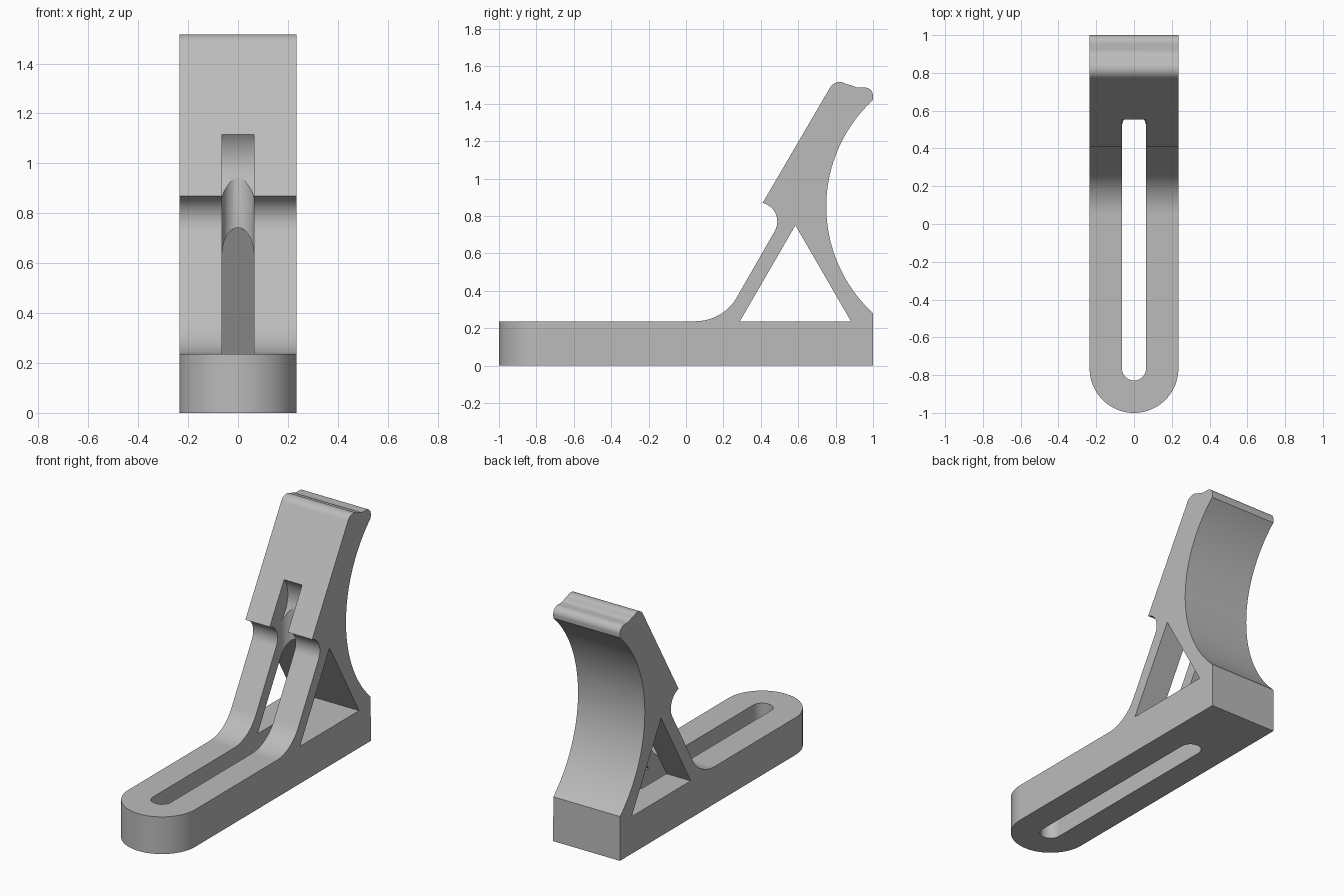
import bpy, bmesh
from math import sin, cos, radians, atan2, hypot, degrees
from mathutils import Vector

cube = bpy.data.objects.get("Cube")
if cube:
    bpy.data.objects.remove(cube)

HALF_W, SLOT_R, BASE_H = 0.235, 0.0635, 0.237


def arc(cx, cy, r, a0, a1, n=16):
    return [(cx + r * cos(radians(a0 + (a1 - a0) * i / n)),
             cy + r * sin(radians(a0 + (a1 - a0) * i / n))) for i in range(n + 1)]


def prism(name, pts, axis, lo, hi):
    """Extrude a closed outline along x (points are y, z) or z (points are x, y)."""
    bm = bmesh.new()
    place = (lambda p: (lo, p[0], p[1])) if axis == "x" else (lambda p: (p[0], p[1], lo))
    face = bm.faces.new([bm.verts.new(place(p)) for p in pts])
    new = bmesh.ops.extrude_face_region(bm, geom=[face])["geom"]
    step = Vector((hi - lo, 0, 0)) if axis == "x" else Vector((0, 0, hi - lo))
    bmesh.ops.translate(bm, vec=step, verts=[g for g in new if isinstance(g, bmesh.types.BMVert)])
    bmesh.ops.recalc_face_normals(bm, faces=bm.faces)
    mesh = bpy.data.meshes.new(name)
    bm.to_mesh(mesh)
    bm.free()
    ob = bpy.data.objects.new(name, mesh)
    bpy.context.collection.objects.link(ob)
    return ob


def cut(target, tool, operation="DIFFERENCE"):
    mod = target.modifiers.new("cut", "BOOLEAN")
    mod.object, mod.operation, mod.solver = tool, operation, "EXACT"
    bpy.context.view_layer.objects.active = target
    bpy.ops.object.modifier_apply(modifier=mod.name)
    bpy.data.objects.remove(tool)


# Side profile: base, fillet, strut, notch, grip, rounded lip and curved back
back_c, back_r = (1.525, 0.85), 0.775
sweep = degrees(atan2(0.567, 0.525))
profile = [(-1, 0), (1, 0)]
profile += arc(*back_c, back_r, 180 + sweep, 180 - sweep, 48)
profile += arc(0.955, 1.442, 0.045, 0, 90, 10)
profile += arc(0.925, 1.555, 0.068, 270, 238, 8)
profile += arc(0.822, 1.456, 0.06, 55, 150, 14)
profile += arc(0.385, 0.77, 0.103, 76, -30, 18)
profile += arc(0.05, BASE_H + 0.256, 0.256, -30, -90, 20)
profile += [(-1, BASE_H)]
bracket = prism("bracket", profile, "x", -HALF_W, HALF_W)

# Rounded front end of the base
plan = [(HALF_W, 1.1), (-HALF_W, 1.1)] + arc(0, HALF_W - 1, HALF_W, 180, 360, 48)
cut(bracket, prism("plan_cutter", plan, "z", -0.1, 1.7), "INTERSECT")

# Triangular window between the two struts
window = [(0.288, BASE_H), (0.882, BASE_H), (0.585, 0.75)]
cut(bracket, prism("window_cutter", window, "x", -0.5, 0.5))

# Long vertical slot with rounded ends
slot = arc(0, -0.765, SLOT_R, 180, 360, 24) + arc(0, 0.517, SLOT_R, 0, 180, 24)
cut(bracket, prism("slot_cutter", slot, "z", -0.1, 1.0))

# Round clearance pocket above the slot
pocket = arc(0.412, 1.006, 0.18, 0, 360, 64)[:-1]
cut(bracket, prism("pocket_cutter", pocket, "x", -SLOT_R, SLOT_R))

# Plain grey plastic
grey = bpy.data.materials.new("grey")
grey.use_nodes = True
color = (0.5, 0.5, 0.5, 1)
grey.diffuse_color = color
grey.node_tree.nodes["Principled BSDF"].inputs["Base Color"].default_value = color
bracket.data.materials.clear()
bracket.data.materials.append(grey)

# Smooth curves, crisp edges
bpy.ops.object.select_all(action="DESELECT")
bracket.select_set(True)
bpy.context.view_layer.objects.active = bracket
bpy.ops.object.shade_smooth_by_angle(angle=radians(25))
weighted = bracket.modifiers.new("weighted_normals", "WEIGHTED_NORMAL")
weighted.keep_sharp = True
